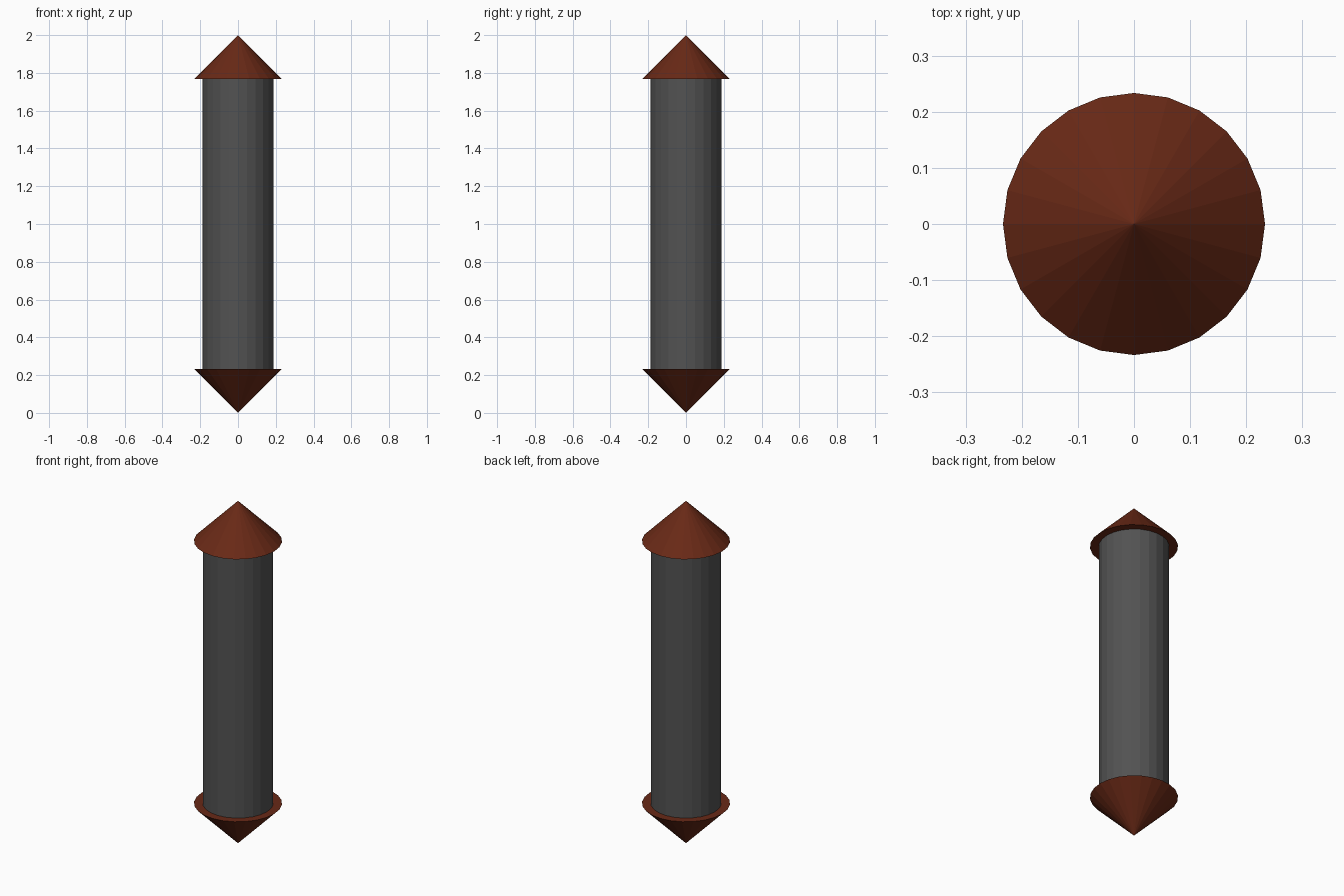
import bpy
import math

if "Cube" in bpy.data.objects:
    bpy.data.objects.remove(bpy.data.objects["Cube"])

SIDES = 24
CAP_R = 0.2335
CAP_H = 0.2335
BODY_R = 0.187


def material(name, color):
    mat = bpy.data.materials.new(name)
    mat.diffuse_color = color
    mat.use_nodes = True
    mat.node_tree.nodes["Principled BSDF"].inputs["Base Color"].default_value = mat.diffuse_color
    return mat


red = material("dark_red", (0.14, 0.022, 0.008, 1))
grey = material("dark_grey", (0.085, 0.085, 0.085, 1))


def cone(name, r_bottom, r_top, z_bottom, z_top, mat):
    bpy.ops.mesh.primitive_cone_add(
        vertices=SIDES, radius1=r_bottom, radius2=r_top,
        depth=z_top - z_bottom, location=(0, 0, (z_bottom + z_top) / 2))
    obj = bpy.context.object
    obj.name = name
    obj.data.materials.append(mat)
    return obj


# Straight shaft between two outward-pointing conical ends
cone("shaft", BODY_R, BODY_R, CAP_H, 2 - CAP_H, grey)
cone("top_cone", CAP_R, 0, 2 - CAP_H, 2, red)
cone("bottom_cone", 0, CAP_R, 0, CAP_H, red)
